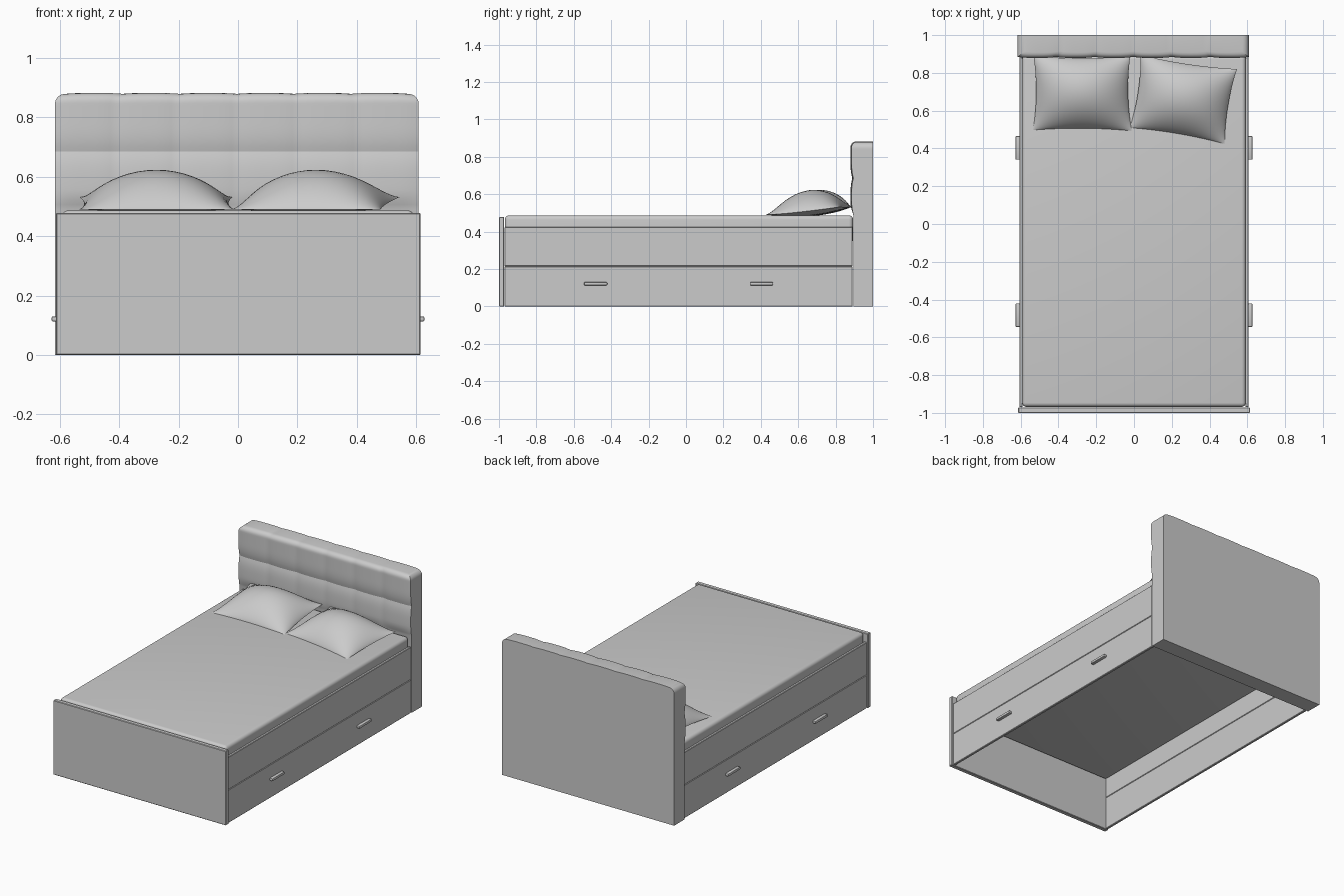
import bpy, bmesh, math

if "Cube" in bpy.data.objects:
    bpy.data.objects.remove(bpy.data.objects["Cube"])

grey = bpy.data.materials.new("plain_grey")
grey.diffuse_color = (0.6, 0.6, 0.6, 1)
grey.use_nodes = True
grey.node_tree.nodes["Principled BSDF"].inputs["Base Color"].default_value = grey.diffuse_color


def finish(bm, name, smooth=None):
    bmesh.ops.recalc_face_normals(bm, faces=bm.faces)
    me = bpy.data.meshes.new(name)
    bm.to_mesh(me)
    bm.free()
    ob = bpy.data.objects.new(name, me)
    bpy.context.collection.objects.link(ob)
    me.materials.append(grey)
    if smooth:
        bpy.ops.object.select_all(action='DESELECT')
        ob.select_set(True)
        bpy.context.view_layer.objects.active = ob
        bpy.ops.object.shade_smooth_by_angle(angle=math.radians(smooth))
    return ob


def box(name, x, y, z, bevel=0.0, segments=2, smooth=None):
    """Box from (min, max) ranges, with optionally rounded edges."""
    bm = bmesh.new()
    bmesh.ops.create_cube(bm, size=1)
    for v in bm.verts:
        for i, (lo, hi) in enumerate((x, y, z)):
            v.co[i] = lo if v.co[i] < 0 else hi
    if bevel:
        bmesh.ops.bevel(bm, geom=bm.edges[:], offset=bevel, segments=segments,
                        profile=0.5, affect='EDGES')
    return finish(bm, name, smooth)


def sheet(bm, nu, nv, f):
    """Grid of quads from a function of (i, j)."""
    vs = [[bm.verts.new(f(i, j)) for j in range(nv + 1)] for i in range(nu + 1)]
    for i in range(nu):
        for j in range(nv):
            bm.faces.new((vs[i][j], vs[i + 1][j], vs[i + 1][j + 1], vs[i][j + 1]))


# footboard
box("footboard", (-0.613, 0.614), (-1.0, -0.972), (0, 0.478), 0.003, 1)

# side panels, drawer fronts and handles
for s, side in ((-1, "left"), (1, "right")):
    def span(a, b):
        return tuple(sorted((s * a, s * b)))
    box(side + "_drawer_front", span(0.59, 0.607), (-0.970, 0.891), (0.0, 0.2145), 0.003, 1)
    box(side + "_upper_panel", span(0.59, 0.607), (-0.970, 0.891), (0.215, 0.425), 0.003, 1)
    for y, end in ((-0.483, "foot"), (0.403, "head")):
        box(f"{side}_{end}_handle", span(0.604, 0.627), (y - 0.062, y + 0.062),
            (0.113, 0.130), 0.004, 2, 40)

# mattress, closing the open frame from above
box("mattress", (-0.592, 0.592), (-0.968, 0.893), (0.335, 0.487), 0.022, 5, 40)

# tufted headboard: six columns, two padded rows above a flat lower part
COLS, SEG = 6, 12
X0, X1, TOP, LOW, ROW = -0.616, 0.608, 0.882, 0.49, 0.685
CX, HALF = (X0 + X1) / 2, (X1 - X0) / 2
zs = [0, LOW / 2]
zs += [LOW + (ROW - LOW) * k / SEG for k in range(SEG)]
zs += [ROW + (TOP - ROW) * (1 - (1 - k / 18) ** 1.6) for k in range(19)]


def puff(t):
    return 1 - abs(2 * t - 1) ** 2.8


def head_point(i, j, front):
    z, t = zs[j], i / (COLS * SEG)
    r, half = 0.035, HALF
    if z > TOP - r:
        half = HALF - r + math.sqrt(max(0, r * r - (z - TOP + r) ** 2))
    x = CX + (2 * t - 1) * half
    c = puff((i % SEG) / SEG)
    zz = z - 0.003 * (1 - c) * max(0, (z - ROW) / (TOP - ROW)) ** 4
    if not front:
        return (x, 1.0, zz)
    y = 0.895
    if z > LOW:
        if z < ROW:
            rw = puff((z - LOW) / (ROW - LOW))
        else:
            rw = puff(min(0.5, (z - ROW) / (TOP - ROW)))
        # the column seams fade out towards the flat lower part
        y -= 0.010 * rw + 0.006 * c * min(1, (z - LOW) / 0.05)
    e = max(0.0, 1 - (TOP - z) / 0.03)
    y += 0.03 * (1 - math.sqrt(max(0, 1 - e * e)))
    return (x, y, zz)


bm = bmesh.new()
nu, nv = COLS * SEG, len(zs) - 1
sheet(bm, nu, nv, lambda i, j: head_point(i, j, True))
sheet(bm, nu, nv, lambda i, j: head_point(i, j, False))
rim = [e for e in bm.edges if e.is_boundary]
bmesh.ops.bridge_loops(bm, edges=rim)
finish(bm, "headboard", 22)


# pillows: pinched four-corner cushions, tilted up towards the headboard
def pillow(name, corners):
    n = 24
    (ax, ay), (bx, by), (cx, cy), (dx, dy) = corners  # front l, front r, back r, back l

    def point(i, j, up):
        u = -math.cos(math.pi * i / n)
        v = -math.cos(math.pi * j / n)
        pu = u * (1 - 0.06 * (1 - v * v))
        pv = v * (1 - 0.06 * (1 - u * u))
        a, b = (pu + 1) / 2, (pv + 1) / 2
        x = (ax * (1 - a) + bx * a) * (1 - b) + (dx * (1 - a) + cx * a) * b
        y = (ay * (1 - a) + by * a) * (1 - b) + (dy * (1 - a) + cy * a) * b
        h = max(0, (1 - u * u) * (1 - v * v)) ** 0.75
        z = 0.490 + 0.042 * b ** 1.3
        return (x, y, z + (0.115 if up else -0.022) * h)

    bm = bmesh.new()
    sheet(bm, n, n, lambda i, j: point(i, j, True))
    sheet(bm, n, n, lambda i, j: point(i, j, False))
    bmesh.ops.remove_doubles(bm, verts=bm.verts[:], dist=1e-5)
    finish(bm, name, 50)


pillow("left_pillow", ((-0.535, 0.497), (-0.012, 0.493), (-0.02, 0.887), (-0.532, 0.89)))
pillow("right_pillow", ((-0.022, 0.51), (0.480, 0.424), (0.545, 0.820), (0.035, 0.895)))
